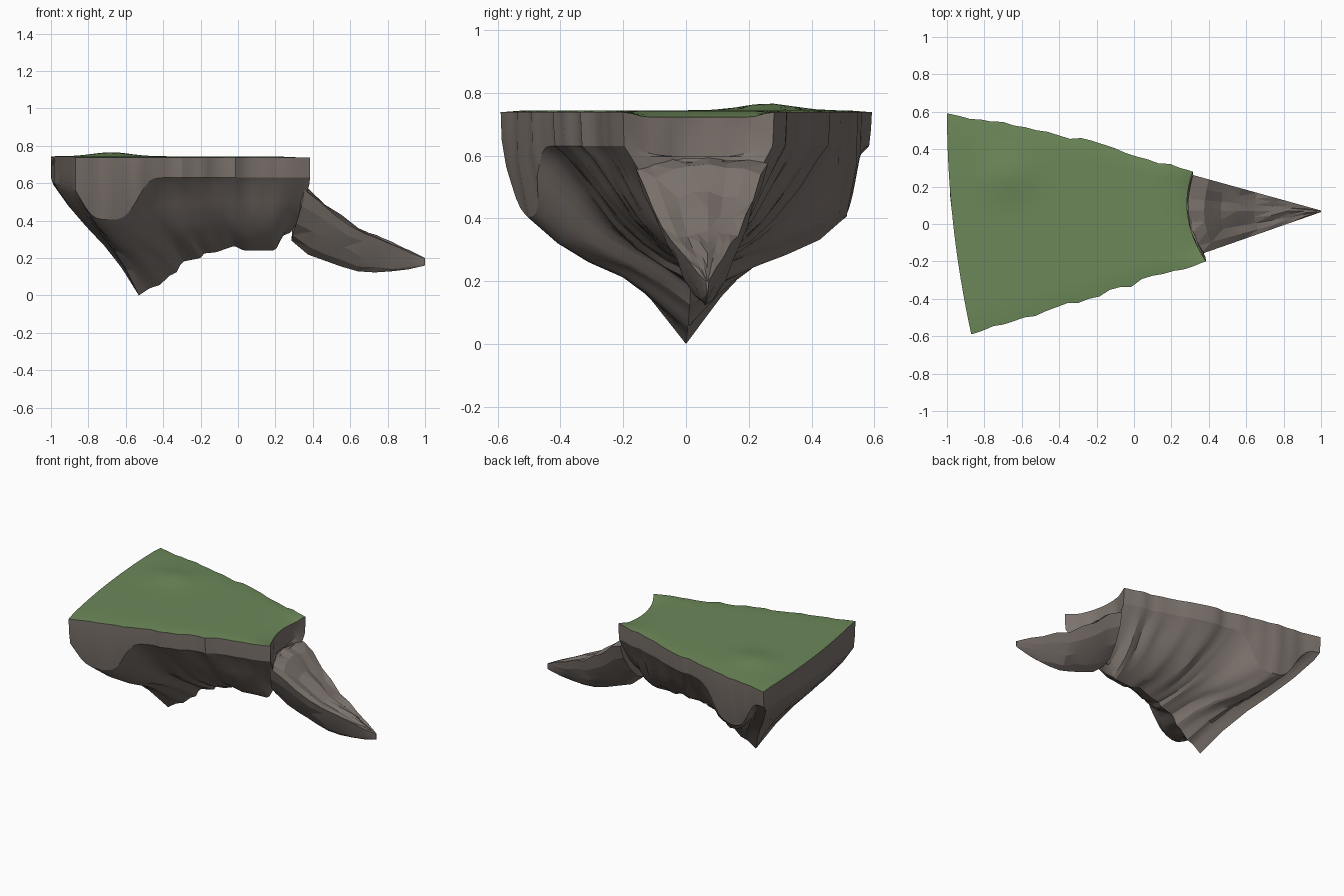
import bpy, bmesh, math, random
from mathutils import Vector

cube = bpy.data.objects.get("Cube")
if cube:
    bpy.data.objects.remove(cube, do_unlink=True)
rng = random.Random(11)


def material(name, rgb):
    mat = bpy.data.materials.new(name)
    mat.use_nodes = True
    mat.diffuse_color = (*rgb, 1)
    bsdf = mat.node_tree.nodes["Principled BSDF"]
    bsdf.inputs["Base Color"].default_value = (*rgb, 1)
    bsdf.inputs["Roughness"].default_value = 0.9
    return mat


rock = material("brown_grey_rock", (0.205, 0.173, 0.154))
grass = material("meadow_green", (0.15, 0.245, 0.1))


def lerp(a, b, t):
    return a + (b - a) * t


def sample(curve, x):
    """Piecewise linear lookup in a list of (x, value) pairs."""
    for (x0, v0), (x1, v1) in zip(curve, curve[1:]):
        if x <= x1:
            return lerp(v0, v1, max(0, (x - x0) / (x1 - x0)))
    return curve[-1][1]


def noise(count, step):
    """Random values joined by straight runs of the given length."""
    keys = [(k * step, rng.uniform(-1, 1)) for k in range(count // step + 2)]
    return [sample(keys, k) for k in range(count + 1)]


def grid(bm, point, rows, cols, mat=0):
    """Quad sheet through point(row, col)."""
    v = [[bm.verts.new(point(r, c)) for c in range(cols + 1)] for r in range(rows + 1)]
    for r in range(rows):
        for c in range(cols):
            f = bm.faces.new((v[r][c], v[r + 1][c], v[r + 1][c + 1], v[r][c + 1]))
            f.material_index = mat


def finish(bm, name, mats, angle):
    bmesh.ops.remove_doubles(bm, verts=bm.verts, dist=0.0005)
    bmesh.ops.dissolve_degenerate(bm, edges=bm.edges, dist=0.0005)
    bmesh.ops.recalc_face_normals(bm, faces=bm.faces)
    mesh = bpy.data.meshes.new(name)
    bm.to_mesh(mesh)
    bm.free()
    for m in mats:
        mesh.materials.append(m)
    obj = bpy.data.objects.new(name, mesh)
    bpy.context.collection.objects.link(obj)
    bpy.ops.object.select_all(action="DESELECT")
    obj.select_set(True)
    bpy.context.view_layer.objects.active = obj
    bpy.ops.object.shade_smooth_by_angle(angle=math.radians(angle))


# Floating island: stations along x, levels down from rim to keel, steps across y
N, M = 44, 16
DEPTHS = [0, 0.03, 0.2, 0.4, 0.6, 0.8, 1]
L = len(DEPTHS) + 1
KEEL = [(-0.53, 0), (-0.47, 0.04), (-0.42, 0.055), (-0.36, 0.11), (-0.33, 0.12), (-0.3, 0.18),
        (-0.2, 0.2), (-0.18, 0.225), (-0.12, 0.23), (-0.02, 0.265), (0.03, 0.24), (0.2, 0.24),
        (0.24, 0.32), (0.29, 0.34)]
SWELL = [(-0.8, 0.015), (-0.62, 0.0), (-0.4, -0.065), (0.1, -0.07), (0.35, -0.045)]
ridge = [noise(N, 2) for _ in range(2)]
rough = [[noise(N, 2) for _ in range(L + 1)] for _ in range(2)]
cap_rough = [noise(M, 2) for _ in range(2)]


def side_point(i, j, s):
    """Point on the front (s=0) or back (s=1) flank."""
    u = i / N
    inner = min(1, 8 * u * (1 - u))
    if s == 0:
        x, y = lerp(-0.87, 0.385, u), lerp(-0.59, -0.2, u)
    else:
        x, y = lerp(-1, 0.315, u), lerp(0.592, 0.28, u) + 0.025 * math.sin(math.pi * u)
    y += 0.013 * ridge[s][i] * inner
    if j == 0:
        return Vector((x, y, 0.738))
    lobe = math.exp(-abs((x + 0.69) / 0.17) ** 3.5)
    lip_z = 0.63 - 0.225 * lobe
    lip_y = y * (0.985 - 0.05 * lobe)
    if j == 1:
        return Vector((x, y * 0.995, lerp(0.738, lip_z, 0.5)))
    t = DEPTHS[j - 2]
    kx = lerp(-0.53, 0.28, u)
    kz = sample(KEEL, kx)
    ky = 0.05 * u
    if j == L:
        return Vector((kx, ky, kz))
    # Flanks swell out below the lip, less so under the broad end
    inset = 1 if t == 0 else lerp(0.93 if s == 0 else 0.96, 1, lobe)
    broad = sample([(-0.62, 1), (-0.42, 0)], x)
    swell = sample(SWELL, x) * math.sin(math.pi * t) - 0.02 * broad * math.sin(2 * math.pi * t)
    undercut = 0.02 * (t > 0) * (1 - lobe) * (1 - t)
    wob = 0.011 * (ridge[s][i] + 0.8 * rough[s][j][i]) * inner * (t > 0.1)
    px = lerp(x, kx, t)
    py = lerp(lip_y * inset, ky, t) + wob * (1 if s else -1)
    return Vector((px, py, lerp(lip_z, kz, t) + swell - undercut))


def island_point(i, j, m):
    """Point across the island between both flanks."""
    v, u = m / M, i / N
    arc = 4 * v * (1 - v)
    p = side_point(i, j, 0).lerp(side_point(i, j, 1), v)
    fade = 1 - max(0, j - 2) / (L - 2)
    p.x -= arc * fade * lerp(0.032, 0.062, u)
    if 0 < j < L and i in (0, N):
        p.x += 0.009 * cap_rough[i // N][m] * min(1, arc * 1.5)
        if j == 2:
            p.z = lerp(p.z, lerp(0.6, 0.58, u), 0.8 * arc)
    if j == 0:
        p.z += 0.006 * min(1, arc * 4) - 0.022 * min(1, arc * 2) * u ** 16
        hill = ((p.x + 0.68) / 0.14) ** 2 + ((p.y - 0.26) / 0.11) ** 2
        p.z += 0.022 * math.exp(-hill)
    return p


bm = bmesh.new()
grid(bm, lambda i, m: island_point(i, 0, m), N, M, 1)           # meadow
for m in (0, M):
    grid(bm, lambda i, j: island_point(i, j, m), N, L)          # flanks
for i in (0, N):
    grid(bm, lambda j, m: island_point(i, j, m), L, M)          # end walls
finish(bm, "floating_island", [rock, grass], 22)

# Rock spur: V-shaped sections tapering to a drooping tip
TOP = [(0.29, 0.595), (0.38, 0.572), (0.47, 0.48), (0.63, 0.36), (0.85, 0.27), (1, 0.2)]
BOTTOM = [(0.28, 0.3), (0.32, 0.25), (0.37, 0.22), (0.62, 0.13), (0.75, 0.122), (0.9, 0.137), (1, 0.16)]
SECTION = [(-1, 0.96), (-0.88, 0.7), (-0.62, 0.38), (-0.3, 0.12), (0, 0), (0.3, 0.1), (0.62, 0.36),
           (0.88, 0.68), (1, 0.96), (0.7, 0.98), (0.4, 0.96), (0.1, 1), (-0.2, 0.96), (-0.5, 1), (-0.8, 0.97)]
S, K = 8, len(SECTION)
twist = [rng.uniform(-1, 1) for _ in range(K)]


def spur_point(r, c):
    w, h = SECTION[c]
    u = r / S
    base = 0.285 + w * w * (0.07 if w < 0 else 0.03)
    x = lerp(base, 1, u)
    half = lerp(0.212, 0.004, u)
    low, high = sample(BOTTOM, x), sample(TOP, x)
    wob = 0.012 * (twist[c] + rng.uniform(-0.8, 0.8)) * math.sin(math.pi * u) * (h > 0)
    return Vector((x, lerp(0.05, 0.068, u) + w * half, lerp(low, high, h) + wob))


bm = bmesh.new()
rings = [[bm.verts.new(spur_point(r, c)) for c in range(K)] for r in range(S + 1)]
for r in range(S):
    for c in range(K):
        d = (c + 1) % K
        bm.faces.new((rings[r][c], rings[r + 1][c], rings[r + 1][d], rings[r][d]))
bm.faces.new(rings[0])
bm.faces.new(rings[S])
bmesh.ops.triangulate(bm, faces=bm.faces)
finish(bm, "rock_spur", [rock], 10)
